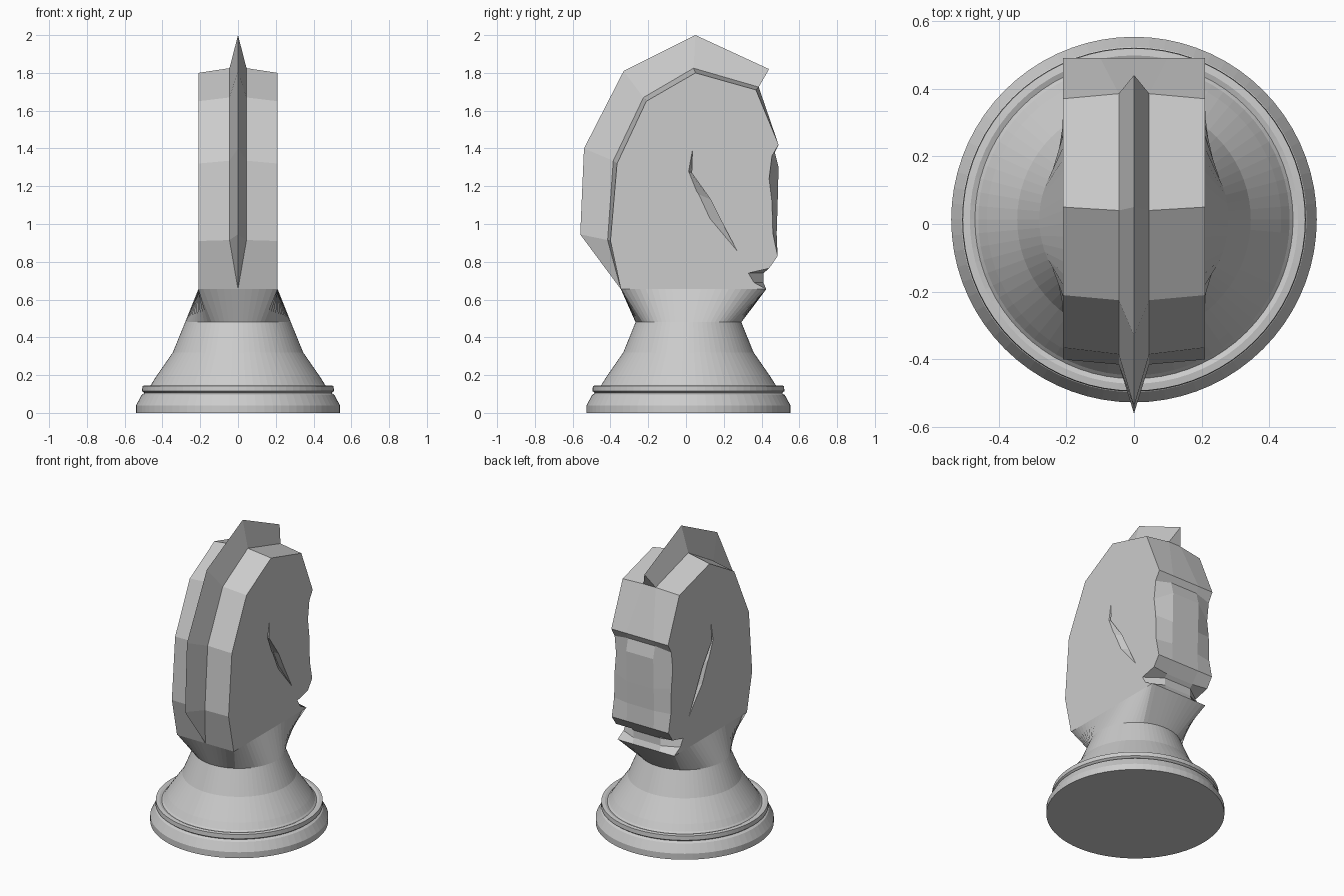
import bpy
import bmesh
from math import cos, sin, tau

default = bpy.data.objects.get("Cube")
if default:
    bpy.data.objects.remove(default, do_unlink=True)

# One plain grey for the whole piece
grey = bpy.data.materials.new("plain grey")
grey.use_nodes = True
grey.diffuse_color = (0.6, 0.6, 0.6, 1)
grey.node_tree.nodes["Principled BSDF"].inputs["Base Color"].default_value = (0.6, 0.6, 0.6, 1)


def finish(name, bm):
    """Clean the mesh and turn it into a named object."""
    bmesh.ops.remove_doubles(bm, verts=bm.verts, dist=0.0005)
    bmesh.ops.recalc_face_normals(bm, faces=bm.faces)
    mesh = bpy.data.meshes.new(name)
    bm.to_mesh(mesh)
    bm.free()
    mesh.materials.append(grey)
    obj = bpy.data.objects.new(name, mesh)
    bpy.context.collection.objects.link(obj)
    return obj


def loft(name, loops):
    """Skin a stack of closed loops and cap both ends."""
    bm = bmesh.new()
    rings = [[bm.verts.new(point) for point in loop] for loop in loops]
    for lower, upper in zip(rings, rings[1:]):
        for i in range(len(lower)):
            j = (i + 1) % len(lower)
            bm.faces.new((lower[i], lower[j], upper[j], upper[i]))
    bm.faces.new(rings[0])
    bm.faces.new(rings[-1])
    return finish(name, bm)


# Turned base: radius and height of each ring
SEGMENTS = 72
CENTRE_Y = 0.013
angles = [tau * i / SEGMENTS for i in range(SEGMENTS)]


def circle(radius, z):
    return [(radius * cos(a), CENTRE_Y + radius * sin(a), z) for a in angles]


base_profile = [(.54, 0), (.54, .04), (.51, .095), (.495, .105), (.508, .115),
                (.506, .143), (.485, .146), (.47, .14), (.46, .15),
                (.435, .19), (.345, .32), (.28, .48)]
loft("turned_base", [circle(r, z) for r, z in base_profile])


# Neck: blends the round base into the rectangular underside of the head
def clamp(value, limit):
    return max(-limit, min(limit, value))


neck_top = [(clamp(.435 * cos(a), .21), .04 + clamp(.44 * sin(a), .385), .655)
            for a in angles]
loft("neck", [circle(.28, .48), neck_top])

# Head outline: outer edge (y, z), inner edge (x, y, z), middle line (y, z)
HALF_WIDTH = .21
crest = [
    ((-.345, .655), (0, -.345, .655), (-.345, .655)),
    ((-.4, .91), (.045, -.415, .915), (-.56, .945)),
    ((-.365, 1.32), (.045, -.385, 1.335), (-.54, 1.4)),
    ((-.21, 1.65), (.045, -.225, 1.67), (-.33, 1.81)),
    ((.05, 1.8), (.045, .04, 1.825), (.05, 2)),
    ((.37, 1.71), (.045, .385, 1.725), (.44, 1.82)),
    ((.37, 1.71), (.045, .385, 1.725), (.385, 1.725)),
]
# Muzzle outline: outer edge and middle band, down to the mouth and chin
muzzle = [
    ((.49, 1.42), (.49, 1.42)),
    ((.455, 1.36), (.47, 1.38)),
    ((.44, 1.24), (.49, 1.3)),
    ((.455, 1.12), (.485, 1.1)),
    ((.46, .95), (.48, .95)),
    ((.485, .83), (.485, .83)),
    ((.44, .765), (.43, .76)),
    ((.33, .74), (.41, .74)),
    ((.36, .69), (.41, .69)),
    ((.425, .655), (.425, .655)),
]
rows = crest + [(outer, (.1, *middle), middle) for outer, middle in muzzle]
columns = [
    [(-HALF_WIDTH, *outer) for outer, inner, middle in rows],
    [(-inner[0], *inner[1:]) for outer, inner, middle in rows],
    [(0, *middle) for outer, inner, middle in rows],
    [inner for outer, inner, middle in rows],
    [(HALF_WIDTH, *outer) for outer, inner, middle in rows],
]
head = loft("head", columns)

# Cheek grooves: slanted wedge cuts, mirrored on both sides
top_tip, bottom_tip = (.035, 1.41), (.28, .84)
left_edge = [(.012, 1.28), (.06, 1.16), (.12, 1.03)]
right_edge = [(.03, 1.27), (.13, 1.13), (.19, 1.01)]
cutters = []
for side in (-1, 1):
    surface, depth = side * .215, side * .17
    sections = [[(surface, *left), (surface, *right), (depth, *right)]
                for left, right in zip(left_edge, right_edge)]
    bm = bmesh.new()
    rings = [[bm.verts.new(point) for point in section] for section in sections]
    tips = [bm.verts.new((surface, *tip)) for tip in (top_tip, bottom_tip)]
    for i in range(3):
        j = (i + 1) % 3
        for lower, upper in zip(rings, rings[1:]):
            bm.faces.new((lower[i], lower[j], upper[j], upper[i]))
        bm.faces.new((tips[0], rings[0][i], rings[0][j]))
        bm.faces.new((tips[1], rings[-1][j], rings[-1][i]))
    cutter = finish("groove_cutter", bm)
    cutter.hide_render = True
    cutters.append(cutter)
    cut = head.modifiers.new("cheek_groove", 'BOOLEAN')
    cut.operation = 'DIFFERENCE'
    cut.solver = 'EXACT'
    cut.object = cutter

# Bake the cuts and drop the helpers
graph = bpy.context.evaluated_depsgraph_get()
carved = bpy.data.meshes.new_from_object(head.evaluated_get(graph))
head.modifiers.clear()
head.data = carved
for cutter in cutters:
    bpy.data.objects.remove(cutter, do_unlink=True)
